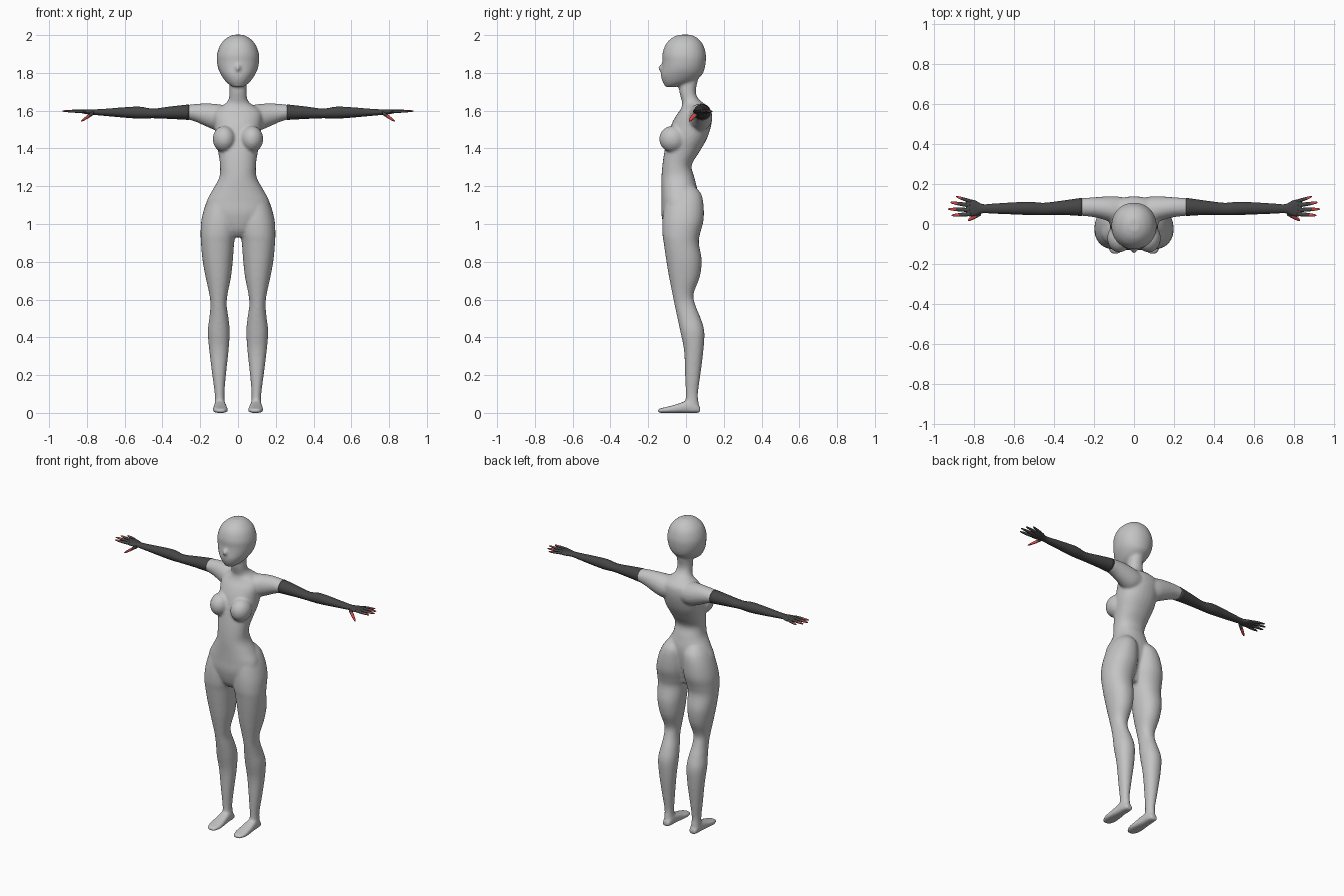
import bpy, bmesh, math
from mathutils import Matrix, Vector


def material(name, rgb):
    m = bpy.data.materials.new(name)
    m.diffuse_color = (*rgb, 1)
    return m


GREY = material("light grey", (0.55, 0.55, 0.55))
DARK = material("dark grey", (0.06, 0.06, 0.06))
RED = material("red", (0.70, 0.07, 0.07))


def smooth_rows(rows, steps=4):
    """Catmull-Rom interpolation between the cross-section rows."""
    out = []
    last = len(rows) - 1
    for i in range(last):
        p0, p1, p2, p3 = (rows[max(i - 1, 0)], rows[i], rows[i + 1], rows[min(i + 2, last)])
        for k in range(steps):
            t = k / steps
            out.append([0.5 * (2 * b + (c - a) * t + (2 * a - 5 * b + 4 * c - d) * t * t
                               + (3 * b - a - 3 * c + d) * t ** 3)
                        for a, b, c, d in zip(p0, p1, p2, p3)])
    return out + [list(rows[-1])]


def loft(bm, axis, rows, side=1, power=2.0, n=28):
    """Skin rounded sections (position, u0, u1, v0, v1) along an axis; side=-1 mirrors in x."""
    rings = []
    for t, u0, u1, v0, v1 in smooth_rows(rows):
        ring = []
        for j in range(n):
            a = 2 * math.pi * j / n
            c, s = math.cos(a), math.sin(a)
            u = (u0 + u1) / 2 + (u1 - u0) / 2 * math.copysign(abs(c) ** (2 / power), c)
            v = (v0 + v1) / 2 + (v1 - v0) / 2 * math.copysign(abs(s) ** (2 / power), s)
            x, y, z = {"x": (t, u, v), "y": (u, t, v), "z": (u, v, t)}[axis]
            ring.append(bm.verts.new((x * side, y, z)))
        rings.append(ring)
    faces = [bm.faces.new(rings[0]), bm.faces.new(rings[-1])]
    for r, q in zip(rings, rings[1:]):
        for j in range(n):
            k = (j + 1) % n
            faces.append(bm.faces.new((r[j], r[k], q[k], q[j])))
    bmesh.ops.recalc_face_normals(bm, faces=faces)
    return faces


def ball(bm, centre, radii):
    bmesh.ops.create_uvsphere(bm, u_segments=24, v_segments=16, radius=1,
                              matrix=Matrix.Translation(centre) @ Matrix.Diagonal((*radii, 1)))


def finish(bm, name, mats):
    for f in bm.faces:
        f.smooth = True
    me = bpy.data.meshes.new(name)
    bm.to_mesh(me)
    bm.free()
    for m in mats:
        me.materials.append(m)
    ob = bpy.data.objects.new(name, me)
    bpy.context.collection.objects.link(ob)
    return ob


def symmetric(rows):
    return [(z, -w, w, f, b) for z, w, f, b in rows]


# Torso and neck: height, half width, front, back
torso = [(.93, .03, -.08, .02), (.97, .10, -.11, .03), (1.05, .165, -.13, .05),
         (1.12, .165, -.13, .06), (1.18, .135, -.13, .06), (1.245, .10, -.13, .045),
         (1.31, .095, -.125, .03), (1.38, .105, -.115, .07), (1.45, .12, -.10, .11),
         (1.52, .125, -.08, .133), (1.57, .13, -.055, .138), (1.605, .12, -.03, .13),
         (1.635, .07, -.02, .10), (1.66, .05, -.025, .068), (1.70, .045, -.035, .052),
         (1.76, .045, -.04, .063), (1.82, .05, -.04, .08)]
# Head
head = [(1.725, .025, -.108, -.06), (1.74, .05, -.117, .0), (1.76, .07, -.127, .05),
        (1.79, .09, -.133, .085), (1.82, .104, -.129, .098), (1.86, .112, -.125, .105),
        (1.90, .111, -.125, .105), (1.95, .093, -.108, .09), (1.985, .06, -.075, .06),
        (2.002, .025, -.035, .025)]
# Leg: height, inner x, outer x, front, back
leg = [(1.20, .03, .11, -.06, .045), (1.16, .005, .145, -.10, .08), (1.10, 0, .173, -.115, .093),
       (1.02, 0, .194, -.125, .093), (.95, .01, .198, -.125, .075), (.90, .02, .196, -.118, .068),
       (.81, .027, .188, -.105, .083), (.72, .037, .172, -.09, .073), (.63, .055, .152, -.072, .04),
       (.57, .06, .146, -.06, .05), (.50, .05, .152, -.045, .078), (.43, .044, .16, -.03, .097),
       (.33, .05, .152, -.01, .092), (.20, .064, .136, -.005, .076), (.10, .072, .123, -.001, .063),
       (.04, .069, .123, -.005, .069), (.01, .065, .124, -.01, .073)]
# Foot: depth, inner x, outer x, bottom, top
foot = [(.075, .073, .117, 0, .03), (.04, .066, .124, 0, .06), (0, .063, .127, 0, .062),
        (-.05, .057, .131, 0, .046), (-.10, .054, .133, 0, .032), (-.135, .063, .122, 0, .024),
        (-.15, .08, .107, 0, .018)]
# Shoulder and upper sleeve: x, front, back, bottom, top
shoulder = [(.03, .0, .13, 1.50, 1.62), (.09, .0, .138, 1.49, 1.632), (.13, .015, .138, 1.50, 1.637),
            (.18, .03, .135, 1.522, 1.638), (.22, .037, .132, 1.54, 1.636),
            (.262, .041, .129, 1.553, 1.631), (.285, .047, .121, 1.561, 1.622)]

# Body: all the volumes are fused into one smooth skin
bm = bmesh.new()
loft(bm, "z", symmetric(torso), power=2.2)
loft(bm, "z", symmetric(head), power=2.1)
ball(bm, (0, -.126, 1.825), (.014, .021, .02))
for side in (1, -1):
    loft(bm, "z", leg, side, power=2.15)
    loft(bm, "y", foot, side, power=3)
    loft(bm, "x", shoulder, side)
    ball(bm, (side * .073, -.07, 1.45), (.061, .072, .07))
body = finish(bm, "body", [GREY])
remesh = body.modifiers.new("fuse", "REMESH")
remesh.mode = "VOXEL"
remesh.voxel_size = .008
remesh.use_smooth_shade = True
relax = body.modifiers.new("relax", "SMOOTH")
relax.factor = .5
relax.iterations = 4

# Gloves: x, front, back, bottom, top
glove = [(.26, .04, .131, 1.551, 1.633), (.35, .045, .118, 1.556, 1.623), (.45, .045, .106, 1.56, 1.611),
         (.52, .045, .111, 1.558, 1.621), (.60, .048, .108, 1.563, 1.618), (.70, .052, .102, 1.572, 1.61),
         (.755, .054, .099, 1.577, 1.607), (.79, .042, .116, 1.58, 1.606), (.82, .038, .123, 1.585, 1.605),
         (.84, .046, .118, 1.59, 1.602)]
# Fingers: base, tip, thickness, where the red starts
fingers = [((.815, .113, 1.596), (.89, .137, 1.596), .009, .6),
           ((.82, .093, 1.597), (.918, .108, 1.598), .010, .6),
           ((.82, .070, 1.597), (.93, .075, 1.598), .010, .6),
           ((.815, .050, 1.596), (.912, .043, 1.597), .010, .6),
           ((.765, .056, 1.588), (.83, .018, 1.545), .013, .35)]


def finger(bm, base, tip, r, red_from, side):
    a, b = Vector(base), Vector(tip)
    rows = []
    for t, k in ((0, 1), (.35, 1), (.7, .8), (.92, .5), (1, .15)):
        p = a.lerp(b, t)
        rows.append((p.x, p.y - r * k, p.y + r * k, p.z - r * k * .8, p.z + r * k * .8))
    thumb = r > .012
    for f in loft(bm, "x", rows, side, n=12):
        t = (abs(f.calc_center_median().x) - a.x) / (b.x - a.x)
        if t > red_from and (thumb or f.normal.z > .4):
            f.material_index = 1


for side, label in ((1, "left"), (-1, "right")):
    bm = bmesh.new()
    loft(bm, "x", glove, side)
    for base, tip, r, red_from in fingers:
        finger(bm, base, tip, r, red_from, side)
    finish(bm, label + "_glove", [DARK, RED])
